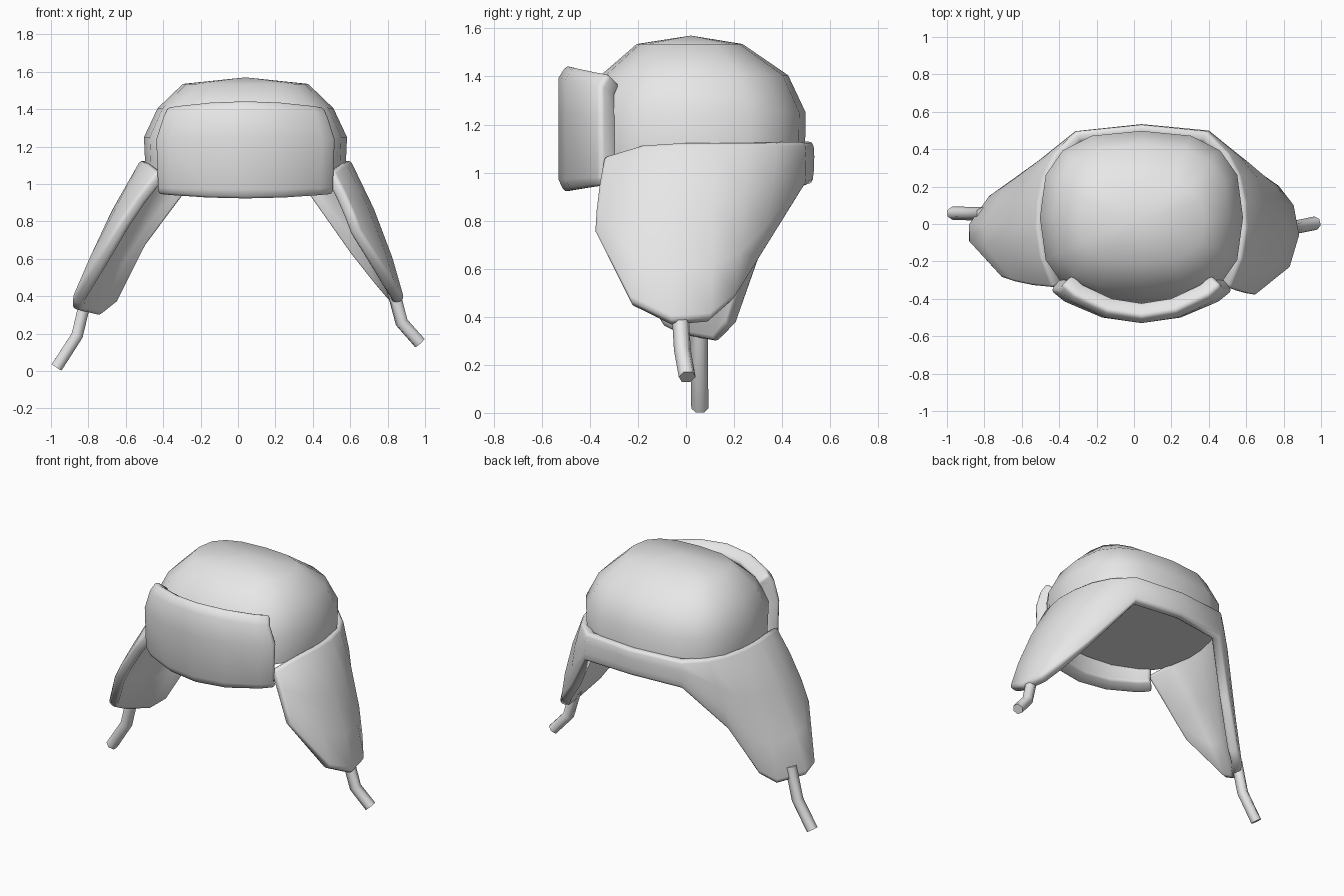
import bpy
import math
from mathutils import Vector

cube = bpy.data.objects.get("Cube")
if cube:
    bpy.data.objects.remove(cube)

MID_X = 0.04  # symmetry plane of the crown

fabric = bpy.data.materials.new("grey fabric")
fabric.use_nodes = True
fabric.diffuse_color = (0.8, 0.8, 0.8, 1)
fabric.node_tree.nodes["Principled BSDF"].inputs["Base Color"].default_value = (0.8, 0.8, 0.8, 1)


def finish(obj, angle=50):
    """Bake modifiers or curve to a mesh, then smooth it."""
    bpy.ops.object.select_all(action="DESELECT")
    obj.select_set(True)
    bpy.context.view_layer.objects.active = obj
    bpy.ops.object.convert(target="MESH")
    bpy.ops.object.shade_smooth_by_angle(angle=math.radians(angle))


def add_mesh(name, verts, faces):
    mesh = bpy.data.meshes.new(name)
    mesh.from_pydata(verts, [], faces)
    mesh.materials.append(fabric)
    obj = bpy.data.objects.new(name, mesh)
    bpy.context.collection.objects.link(obj)
    return obj


def padded_sheet(name, columns, thickness, bevel):
    """Thick soft panel from columns of points running top to bottom."""
    rows = len(columns[0])
    verts = [p for col in columns for p in col]
    faces = []
    for c in range(len(columns) - 1):
        for r in range(rows - 1):
            a = c * rows + r
            faces.append((a, a + 1, a + rows + 1, a + rows))
    obj = add_mesh(name, verts, faces)
    solid = obj.modifiers.new("padding", "SOLIDIFY")
    solid.thickness = thickness
    solid.offset = -1
    round_edge = obj.modifiers.new("soft_edge", "BEVEL")
    round_edge.width = bevel
    round_edge.segments = 2
    round_edge.limit_method = "ANGLE"
    round_edge.angle_limit = math.radians(55)
    finish(obj)


def squircle(angle, power=2.7):
    c, s = math.cos(angle), math.sin(angle)
    return (math.copysign(abs(c) ** (2 / power), c),
            math.copysign(abs(s) ** (2 / power), s))


# Crown: boxy dome, closed underneath (half width, half depth, centre y, height)
rings = [(0.535, 0.46, 0.035, 1.075), (0.543, 0.463, 0.035, 1.25),
         (0.47, 0.39, 0.035, 1.405), (0.335, 0.22, 0.015, 1.535)]
SIDES = 16
verts, faces = [], []
for rx, ry, cy, z in rings:
    for i in range(SIDES):
        sx, sy = squircle(2 * math.pi * i / SIDES)
        verts.append((MID_X + rx * sx, cy + ry * sy, z))
for r in range(len(rings) - 1):
    for i in range(SIDES):
        j = (i + 1) % SIDES
        a, b = r * SIDES, (r + 1) * SIDES
        faces.append((a + i, a + j, b + j, b + i))
faces.append(tuple(reversed(range(SIDES))))
verts.append((MID_X, 0.02, 1.57))
last = (len(rings) - 1) * SIDES
faces += [(last + i, last + (i + 1) % SIDES, len(verts) - 1) for i in range(SIDES)]
finish(add_mesh("crown", verts, faces))

# Ear flaps and neck band: one panel wrapping from left front round to right front
left_top = [(0.51, -0.345, 1.07), (0.575, -0.18, 1.12), (0.6, -0.02, 1.13),
            (0.595, 0.12, 1.13), (0.565, 0.26, 1.13), (0.505, 0.38, 1.13),
            (0.39, 0.495, 1.13)]
top = left_top + [(MID_X, 0.53, 1.13)]
top += [(2 * MID_X - x, y, z) for x, y, z in reversed(left_top)]
left_hem = [(0.65, -0.385, 0.76), (0.84, -0.23, 0.46), (0.89, -0.06, 0.38),
            (0.86, 0.1, 0.39), (0.78, 0.2, 0.47), (0.64, 0.295, 0.62),
            (0.4, 0.495, 0.94)]
right_hem = [(-0.31, 0.485, 0.94), (-0.53, 0.31, 0.66), (-0.69, 0.21, 0.37),
             (-0.78, 0.15, 0.31), (-0.89, 0.0, 0.34), (-0.89, -0.09, 0.38),
             (-0.71, -0.29, 0.68)]
hem = left_hem + [(MID_X, 0.525, 0.95)] + right_hem
columns = []
for t, h in zip(map(Vector, top), map(Vector, hem)):
    outward = Vector((t.x - MID_X, t.y, 0)).normalized()
    swell = 0.035 * (t - h).length
    columns.append([t.lerp(h, f) + outward * swell * math.sin(math.pi * f)
                    for f in (0, 0.35, 0.7, 1)])
padded_sheet("ear_flaps_and_band", columns, 0.065, 0.02)

# Turned-up front flap, curved round the forehead, with sloping top and bottom rims
half = [(0.0, -0.53), (0.21, -0.5), (0.41, -0.415), (0.485, -0.355)]
outline = [(-x, y) for x, y in reversed(half[1:])] + half
columns = []
for x, y in outline:
    bow = (x / 0.485) ** 2
    columns.append([(MID_X + x * 0.87, y + 0.035, 1.45 - 0.035 * bow),
                    (MID_X + x * 0.92, y, 1.395 - 0.035 * bow),
                    (MID_X + x, y, 1.24),
                    (MID_X + x * 0.98, y, 0.97 + 0.01 * bow),
                    (MID_X + x * 0.97, y + 0.025, 0.915 + 0.025 * bow)])
padded_sheet("front_flap", columns, 0.095, 0.02)

# Tie strings hanging from the flap tips
ties = {"left_tie": [(0.83, -0.025, 0.43), (0.875, -0.015, 0.26), (0.972, 0.005, 0.15)],
        "right_tie": [(-0.81, 0.055, 0.4), (-0.86, 0.055, 0.19), (-0.97, 0.058, 0.019)]}
for name, path in ties.items():
    curve = bpy.data.curves.new(name, "CURVE")
    curve.dimensions = "3D"
    curve.bevel_depth = 0.036
    curve.bevel_resolution = 1
    curve.use_fill_caps = True
    curve.materials.append(fabric)
    spline = curve.splines.new("POLY")
    spline.points.add(len(path) - 1)
    for point, co in zip(spline.points, path):
        point.co = (*co, 1)
    tie = bpy.data.objects.new(name, curve)
    bpy.context.collection.objects.link(tie)
    finish(tie, 75)
